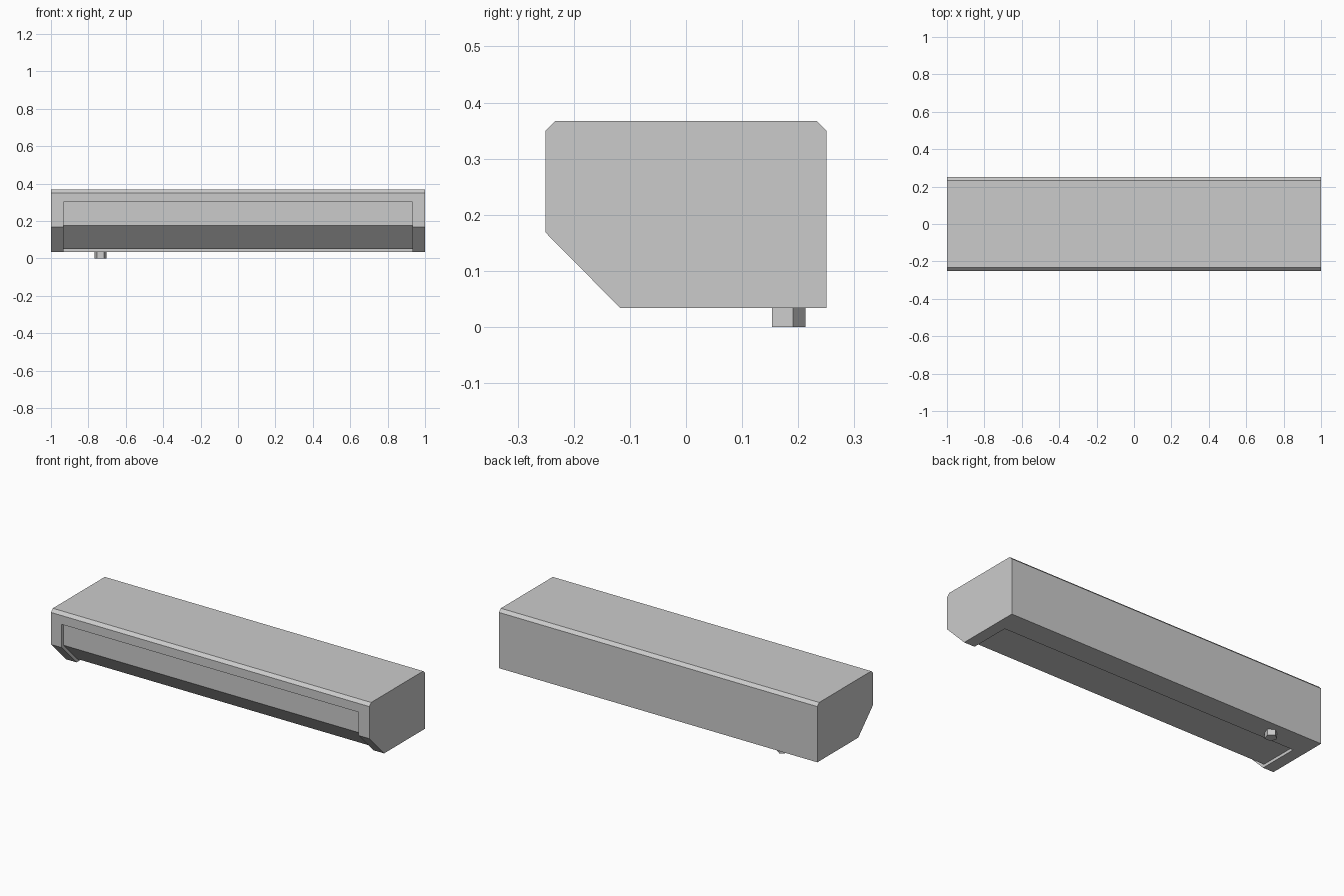
import bpy
import bmesh
import math

default_cube = bpy.data.objects.get("Cube")
if default_cube:
    bpy.data.objects.remove(default_cube, do_unlink=True)

grey = bpy.data.materials.new("light_grey")
grey.use_nodes = True
colour = (0.6, 0.6, 0.6, 1)
grey.diffuse_color = colour
grey.node_tree.nodes["Principled BSDF"].inputs["Base Color"].default_value = colour


def prism(name, base, offset):
    """Extrude a flat outline along an offset into a closed solid."""
    bm = bmesh.new()
    face = bm.faces.new([bm.verts.new(p) for p in base])
    extruded = bmesh.ops.extrude_face_region(bm, geom=[face], use_keep_orig=True)
    moved = [v for v in extruded["geom"] if isinstance(v, bmesh.types.BMVert)]
    bmesh.ops.translate(bm, verts=moved, vec=offset)
    bmesh.ops.recalc_face_normals(bm, faces=bm.faces)
    mesh = bpy.data.meshes.new(name)
    bm.to_mesh(mesh)
    bm.free()
    mesh.materials.append(grey)
    obj = bpy.data.objects.new(name, mesh)
    bpy.context.collection.objects.link(obj)
    return obj


def side_prism(name, profile, half_width):
    """Prism along x from a (y, z) side profile."""
    return prism(name, [(-half_width, y, z) for y, z in profile], (2 * half_width, 0, 0))


BOTTOM, TOP, DEPTH, BEVEL = 0.0335, 0.367, 0.25, 0.017

# Housing with bevelled top edges and sloping lower front
housing = side_prism("housing", [
    (-DEPTH, 0.168), (-DEPTH, TOP - BEVEL), (-DEPTH + BEVEL, TOP),
    (DEPTH - BEVEL, TOP), (DEPTH, TOP - BEVEL), (DEPTH, BOTTOM), (-0.117, BOTTOM)], 1.0)

# Shallow recess wrapping the front, slope and underside
cutter = side_prism("recess_cutter", [
    (-0.4, 0.3), (-0.233, 0.3), (-0.233, 0.175), (-0.11, 0.05),
    (0.115, 0.05), (0.115, -0.1), (-0.4, -0.1)], 0.933)
cutter.hide_render = True
cut = housing.modifiers.new("recess", "BOOLEAN")
cut.operation = "DIFFERENCE"
cut.solver = "EXACT"
cut.object = cutter
bpy.context.view_layer.objects.active = housing
bpy.ops.object.modifier_apply(modifier=cut.name)
bpy.data.objects.remove(cutter, do_unlink=True)

# Five-sided drain stub under the rear corner
angles = [math.pi / 2 + i * math.tau / 5 for i in range(5)]
prism("drain_stub", [(-0.735 + 0.0334 * math.cos(a), 0.18 + 0.0334 * math.sin(a), 0)
                     for a in angles], (0, 0, BOTTOM))
